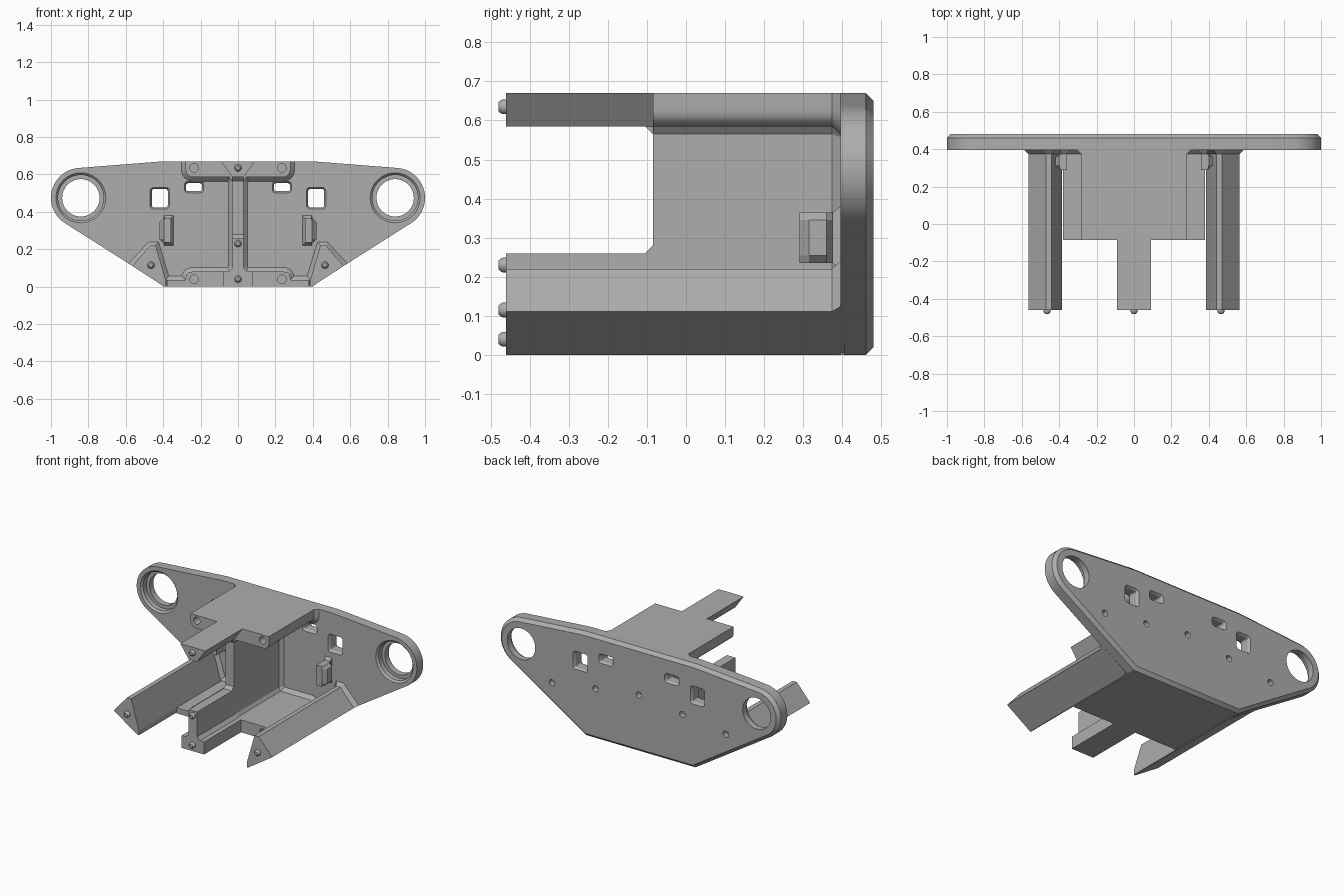
import bpy, bmesh
from math import sin, cos, radians, pi
from mathutils import Vector

cube = bpy.data.objects.get("Cube")
if cube:
    bpy.data.objects.remove(cube, do_unlink=True)

grey = bpy.data.materials.new("light grey plastic")
grey.use_nodes = True
COLOUR = (0.42, 0.42, 0.42, 1)
grey.diffuse_color = COLOUR
grey.node_tree.nodes["Principled BSDF"].inputs["Base Color"].default_value = COLOUR

FRONT, WALL, BACK = -0.46, 0.395, 0.48   # beam tips, plate front, plate back
SHELF, TOP = -0.085, 0.67                # shelf front edge, overall height


def loft(name, sections):
    """Solid through xz outlines placed at successive y positions."""
    bm = bmesh.new()
    rings = [[bm.verts.new((x, y, z)) for x, z in pts] for y, pts in sections]
    n = len(rings[0])
    for a, b in zip(rings, rings[1:]):
        for i in range(n):
            j = (i + 1) % n
            bm.faces.new((a[i], a[j], b[j], b[i]))
    bm.faces.new(rings[0])
    bm.faces.new(rings[-1])
    bmesh.ops.recalc_face_normals(bm, faces=bm.faces)
    mesh = bpy.data.meshes.new(name)
    bm.to_mesh(mesh)
    bm.free()
    mesh.materials.append(grey)
    ob = bpy.data.objects.new(name, mesh)
    bpy.context.collection.objects.link(ob)
    return ob


def grow(pts, d):
    """Offset a counter-clockwise outline outward by d."""
    out = []
    for i, p in enumerate(pts):
        p = Vector(p)
        a = (p - Vector(pts[i - 1])).normalized()
        b = (Vector(pts[(i + 1) % len(pts)]) - p).normalized()
        na, nb = Vector((a.y, -a.x)), Vector((b.y, -b.x))
        out.append(tuple(p + (na + nb) * d / (1 + na.dot(nb))))
    return out


def flared(name, pts, y0):
    """Beam from y0 to the plate, widening where it meets the plate."""
    wide = [(x, min(max(z, 0), TOP)) for x, z in grow(pts, 0.022)]
    return loft(name, [(y0, pts), (WALL - 0.022, pts), (WALL, wide), (WALL + 0.01, wide)])


def sym(half):
    """Close a right-hand half outline (bottom to top) by mirroring it."""
    return half + [(-x, z) for x, z in reversed(half)]


def circle(x, z, r, n=32):
    return [(x + r * cos(2 * pi * i / n), z + r * sin(2 * pi * i / n)) for i in range(n)]


def rounded(x, z, w, h, r):
    pts = []
    for k, (sx, sz) in enumerate([(1, 1), (-1, 1), (-1, -1), (1, -1)]):
        for t in (0, 30, 60, 90):
            a = radians(90 * k + t)
            pts.append((x + sx * (w / 2 - r) + r * cos(a), z + sz * (h / 2 - r) + r * sin(a)))
    return pts


def cut(ob, sections):
    tool = loft("cutter", sections)
    tool.hide_render = True
    mod = ob.modifiers.new("cut", "BOOLEAN")
    mod.operation, mod.solver, mod.object = "DIFFERENCE", "EXACT", tool
    bpy.context.view_layer.objects.active = ob
    bpy.ops.object.modifier_apply(modifier=mod.name)
    bpy.data.objects.remove(tool, do_unlink=True)


def smooth(ob):
    bpy.ops.object.select_all(action="DESELECT")
    ob.select_set(True)
    bpy.context.view_layer.objects.active = ob
    bpy.ops.object.shade_smooth_by_angle(angle=radians(25))


# Mounting plate with round ears and a bevelled back edge
EAR_X, EAR_Z, EAR_R = 0.84, 0.475, 0.16
arc = [radians(-57.6 + (85.5 + 57.6) * i / 24) for i in range(25)]
outline = sym([(0.39, 0)] + [(EAR_X + EAR_R * cos(a), EAR_Z + EAR_R * sin(a)) for a in arc]
              + [(0.4, TOP)])
plate = loft("mounting_plate", [(WALL, outline), (BACK - 0.02, outline),
                                (BACK, grow(outline, -0.02))])

# Ear bores, windows and blind back holes
for s in (-1, 1):
    ear = s * EAR_X
    cut(plate, [(WALL - 0.01, circle(ear, EAR_Z, 0.143, 48)),
                (WALL + 0.012, circle(ear, EAR_Z, 0.122, 48)),
                (WALL + 0.045, circle(ear, EAR_Z, 0.122, 48))])
    cut(plate, [(WALL - 0.02, circle(ear, EAR_Z, 0.1, 48)),
                (BACK + 0.02, circle(ear, EAR_Z, 0.1, 48))])
    for x, z, w, h in [(0.418, 0.473, 0.085, 0.097), (0.235, 0.532, 0.085, 0.042)]:
        inner = rounded(s * x, z, w, h, 0.01)
        outer = rounded(s * x, z, w + 0.03, h + 0.03, 0.02)
        cut(plate, [(WALL - 0.01, outer), (WALL + 0.015, inner),
                    (BACK - 0.015, inner), (BACK + 0.01, outer)])
for x, z in [(0, 0.37), (0.31, 0.327), (-0.31, 0.327), (0.62, 0.283), (-0.62, 0.283)]:
    cut(plate, [(BACK - 0.04, circle(x, z, 0.02, 20)), (BACK + 0.01, circle(x, z, 0.02, 20))])
smooth(plate)

# Upper shelf with rounded lower corners
corner = [(0.24 + 0.04 * cos(radians(a)), 0.625 + 0.04 * sin(radians(a)))
          for a in range(-90, 1, 15)]
upper = flared("upper_shelf", sym(corner + [(0.28, TOP)]), SHELF)

# Lower shelf, stepped down towards the legs
hump = [(0.245 + 0.035 * cos(radians(a)), 0.045 + 0.035 * sin(radians(a)))
        for a in range(0, 91, 15)]
lower = flared("lower_shelf", sym([(0.38, 0), (0.38, 0.035), (0.28, 0.035)] + hump), SHELF)

# Blind screw holes in the shelf fronts
for s in (-1, 1):
    for ob, z in ((upper, 0.635), (lower, 0.04)):
        hole = circle(s * 0.235, z, 0.023, 20)
        cut(ob, [(SHELF - 0.01, hole), (SHELF + 0.05, hole)])
smooth(upper)
smooth(lower)

# Tapered upper tongue
loft("upper_tongue", [(y, sym([(0.03, 0.585), (0.09, TOP)])) for y in (FRONT, SHELF + 0.02)])

# Centre web, widening where it meets the two shelves
flared("centre_web", sym([(0.05, 0.07), (0.03, 0.1), (0.03, 0.565), (0.05, 0.59)]), SHELF)

# Lower tongue with its upright rib and the step up to the web
loft("lower_tongue", [(y, sym([(0.08, 0), (0.08, 0.08), (0.05, 0.08), (0.03, 0.1), (0.03, 0.26)]))
                      for y in (FRONT, SHELF + 0.02)])
loft("web_foot_chamfer", [(y, sym([(0.03, 0.255), (0.03, z)]))
                          for y, z in ((SHELF - 0.02, 0.26), (SHELF, 0.28), (SHELF + 0.01, 0.28))])
loft("web_head_chamfer", [(y, sym([(0.03, z), (0.03, 0.59)]))
                          for y, z in ((SHELF - 0.02, 0.585), (SHELF, 0.565), (SHELF + 0.01, 0.565))])

# Outer legs and side clips, mirrored
leg = [(0.385, 0), (0.395, 0), (0.565, 0.111), (0.47, 0.22), (0.44, 0.22), (0.385, 0.03)]
leg_foot = [(0.365, 0), (0.395, 0), (0.585, 0.124), (0.477, 0.24), (0.425, 0.24), (0.365, 0.04)]
clip = [(0.358, 0.235), (0.39, 0.235), (0.39, 0.365), (0.358, 0.365)]
clip_foot = [(0.345, 0.22), (0.395, 0.22), (0.395, 0.38), (0.345, 0.38)]
lug = [(0.385, 0.235), (0.4, 0.235), (0.42, 0.255), (0.42, 0.345), (0.4, 0.365), (0.385, 0.365)]
for s, side in ((1, "left"), (-1, "right")):
    def flip(pts):
        return [(s * x, z) for x, z in pts]
    loft(side + "_leg", [(FRONT, flip(leg)), (WALL - 0.022, flip(leg)),
                         (WALL, flip(leg_foot)), (WALL + 0.01, flip(leg_foot))])
    loft(side + "_clip", [(0.29, flip(clip)), (WALL - 0.02, flip(clip)),
                          (WALL, flip(clip_foot)), (WALL + 0.01, flip(clip_foot))])
    loft(side + "_clip_lug", [(0.29, flip([(min(x, 0.395), z) for x, z in lug])),
                              (0.315, flip(lug)), (0.36, flip(lug)),
                              (0.375, flip([(min(x, 0.395), z) for x, z in lug]))])

# Locating pins on the beam tips
for x, z in [(0, 0.04), (0, 0.23), (0, 0.635), (0.465, 0.115), (-0.465, 0.115)]:
    smooth(loft("locating_pin", [(-0.48, circle(x, z, 0.011, 20)), (-0.475, circle(x, z, 0.016, 20)),
                                 (-0.468, circle(x, z, 0.019, 20)),
                                 (FRONT + 0.01, circle(x, z, 0.019, 20))]))
